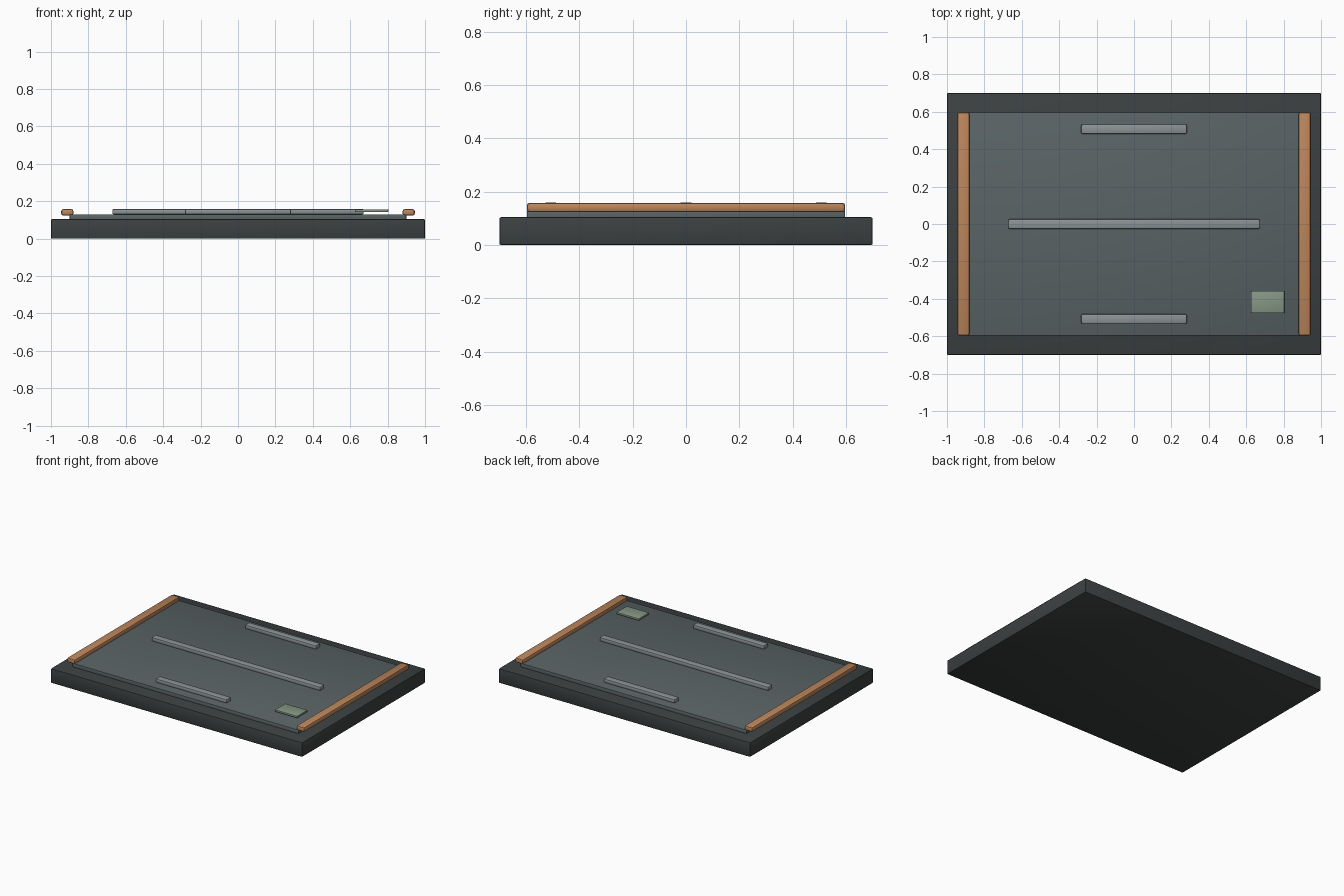
import bpy

if "Cube" in bpy.data.objects:
    bpy.data.objects.remove(bpy.data.objects["Cube"])


def material(name, rgb):
    m = bpy.data.materials.new(name)
    m.diffuse_color = (*rgb, 1)
    m.use_nodes = True
    m.node_tree.nodes["Principled BSDF"].inputs["Base Color"].default_value = m.diffuse_color
    return m


CHARCOAL = material("charcoal", (0.045, 0.052, 0.052))
SLATE = material("slate", (0.100, 0.124, 0.130))
COPPER = material("copper", (0.50, 0.235, 0.105))
STEEL = material("steel grey", (0.26, 0.295, 0.30))
SAGE = material("sage green", (0.235, 0.31, 0.235))


def box(name, x, y, z, mat, bevel, segments=2):
    """Bevelled box from (min, max) ranges."""
    lo_hi = (x, y, z)
    bpy.ops.mesh.primitive_cube_add(size=1, location=[(a + b) / 2 for a, b in lo_hi])
    ob = bpy.context.object
    ob.name = name
    ob.scale = [b - a for a, b in lo_hi]
    bpy.ops.object.transform_apply(location=False, rotation=False, scale=True)
    ob.data.materials.append(mat)
    mod = ob.modifiers.new("Bevel", "BEVEL")
    mod.width = bevel
    mod.segments = segments
    bpy.ops.object.modifier_apply(modifier=mod.name)
    bpy.ops.object.shade_smooth_by_angle()
    return ob


# Base slab and raised panel
box("base_slab", (-1, 1), (-0.7, 0.7), (0, 0.104), CHARCOAL, 0.006)
box("top_panel", (-0.9, 0.9), (-0.597, 0.597), (0.09, 0.13), SLATE, 0.005)

# Copper side rails
for side, x in (("left", (-0.945, -0.88)), ("right", (0.88, 0.945))):
    box(side + "_rail", x, (-0.597, 0.597), (0.123, 0.158), COPPER, 0.011)

# Steel ribs on the panel
for name, y, half in (("front", -0.507, 0.283), ("middle", 0, 0.672), ("back", 0.507, 0.283)):
    box(name + "_rib", (-half, half), (y - 0.026, y + 0.026), (0.13, 0.159), STEEL, 0.008)

# Small label plate
box("corner_plate", (0.626, 0.804), (-0.476, -0.358), (0.143, 0.157), SAGE, 0.003)
